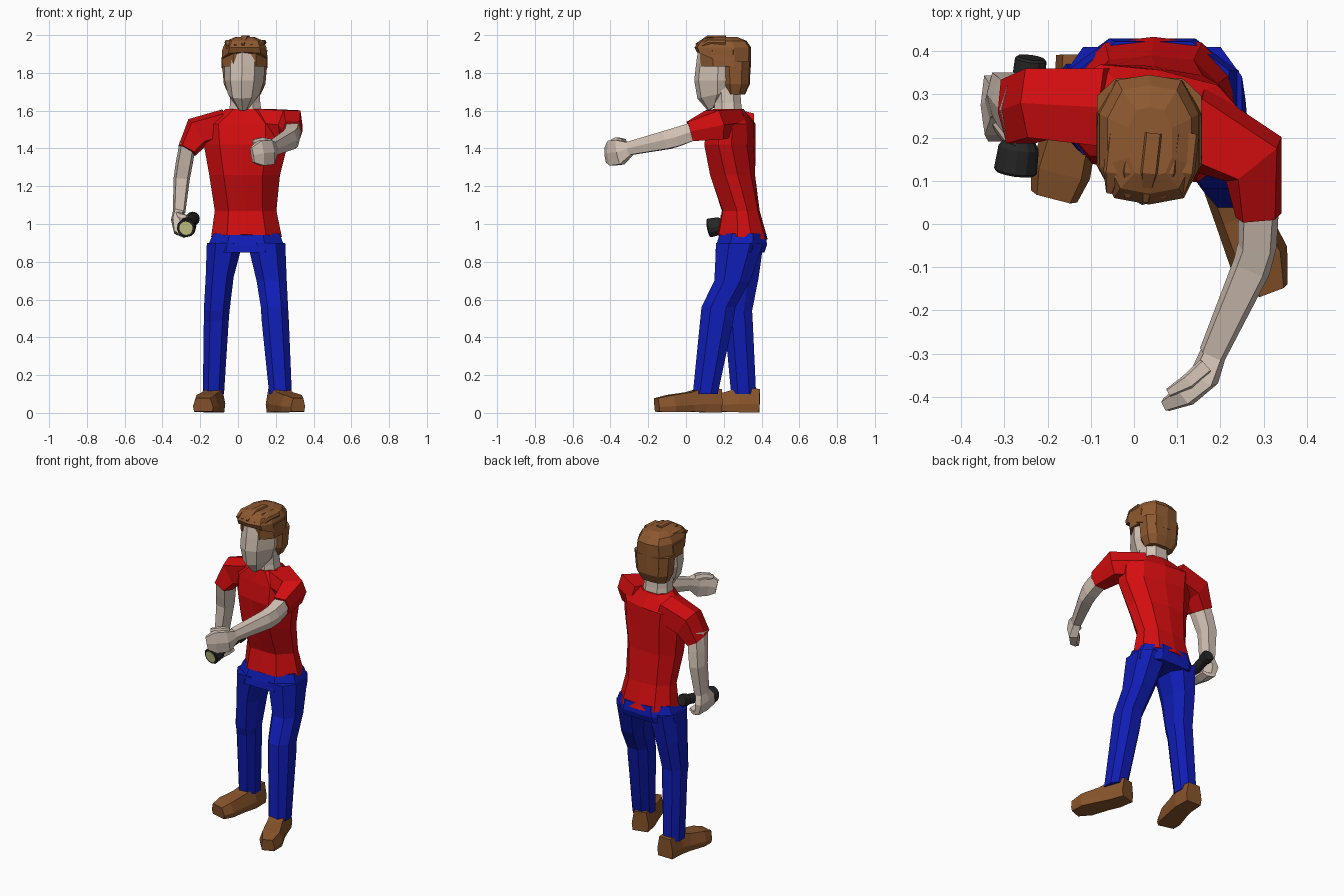
import bpy, bmesh, math
from mathutils import Vector, Matrix

# ---------- materials ----------
def mat(name, rgb):
    m = bpy.data.materials.new(name)
    m.diffuse_color = (*rgb, 1)
    return m

RED = mat("red_cloth", (0.65, 0.004, 0.005))
BLUE = mat("blue_cloth", (0.005, 0.012, 0.46))
SKIN = mat("skin", (0.66, 0.55, 0.47))
BROWN = mat("brown_hair", (0.27, 0.10, 0.03))
LEATHER = mat("brown_leather", (0.25, 0.09, 0.025))
BLACK = mat("black_rubber", (0.02, 0.02, 0.02))
LENS = mat("lens_glass", (0.6, 0.6, 0.25))

# ---------- cross-sections ----------
def mirror(half):
    return half + [(-x, y) for x, y in reversed(half) if abs(x) > 1e-6]

OCT = mirror([(.5, -1), (1, -.45), (1, .45), (.5, 1)])
CHEST = mirror([(0, -1), (.55, -.95), (1, -.2), (.95, .35), (.6, .9), (0, 1)])
FACE = mirror([(0, -1), (.6, -.76), (1, .1), (.65, .9)])
HAIR = mirror([(0, -1), (.7, -.9), (1, -.45), (1, .4), (.65, .92), (0, 1)])
HEX = mirror([(.7, -1), (1, 0), (.7, 1)])
SHOE = mirror([(.9, -1), (1, -.3), (.72, 1)])
ROUND = [(math.cos(i * math.pi / 6), math.sin(i * math.pi / 6)) for i in range(12)]

def loft(name, m, prof, secs, ref=None):
    """Skin through sections (x, y, z, half width, half depth, yaw, tilt).
    With ref the sections stand square to the path, otherwise they lie flat."""
    bm = bmesh.new()
    pts = [Vector(s[:3]) for s in secs]
    rings = []
    for i, s in enumerate(secs):
        a, b = s[3], s[4]
        yaw, tilt = (list(s[5:]) + [0, 0])[:2]
        if ref:
            t = (pts[min(i + 1, len(pts) - 1)] - pts[max(i - 1, 0)]).normalized()
            v = Vector(ref)
            v = (v - t * v.dot(t)).normalized()
            u = v.cross(t)
        else:
            r = Matrix.Rotation(math.radians(yaw), 3, 'Z')
            u, v = r @ Vector((1, 0, 0)), r @ Vector((0, 1, tilt))
        rings.append([bm.verts.new(pts[i] + u * a * x + v * b * y) for x, y in prof])
    n = len(prof)
    for lo, hi in zip(rings, rings[1:]):
        for j in range(n):
            k = (j + 1) % n
            bm.faces.new((lo[j], lo[k], hi[k], hi[j]))
    bm.faces.new(rings[0])
    bm.faces.new(rings[-1])
    bmesh.ops.recalc_face_normals(bm, faces=bm.faces)
    me = bpy.data.meshes.new(name)
    bm.to_mesh(me)
    bm.free()
    me.materials.append(m)
    ob = bpy.data.objects.new(name, me)
    bpy.context.collection.objects.link(ob)
    return ob

X, Y, Z = (1, 0, 0), (0, 1, 0), (0, 0, 1)

# ---------- shirt ----------
loft("shirt_body", RED, CHEST, [
    (.045, .300, .93, .187, .133, 0, -.1), (.04, .29, 1.07, .163, .10),
    (.037, .248, 1.26, .188, .118, -5), (.045, .235, 1.42, .225, .125, -10),
    (.04, .243, 1.53, .23, .115, -10), (.04, .225, 1.61, .10, .08, -5)])
loft("right_sleeve", RED, HEX, [
    (-.06, .27, 1.53, .08, .09), (-.215, .28, 1.485, .085, .08),
    (-.27, .26, 1.388, .052, .075)], Y)
loft("left_sleeve", RED, HEX, [
    (.12, .23, 1.54, .10, .07), (.277, .15, 1.525, .082, .078),
    (.288, .02, 1.49, .053, .053)], Z)

# ---------- trousers ----------
loft("trouser_seat", BLUE, OCT, [
    (.04, .285, .85, .205, .13), (.042, .295, .89, .20, .134), (.045, .30, .95, .175, .122)])
loft("right_trouser_leg", BLUE, OCT, [
    (-.07, .285, .90, .095, .125), (-.097, .28, .72, .074, .105),
    (-.113, .27, .54, .068, .08), (-.115, .278, .49, .066, .075),
    (-.13, .305, .10, .056, .066)])
loft("left_trouser_leg", BLUE, OCT, [
    (.15, .285, .90, .10, .125), (.178, .245, .70, .08, .095),
    (.193, .172, .56, .072, .09), (.197, .163, .49, .072, .088),
    (.225, .102, .10, .06, .066)])

# ---------- shoes ----------
loft("right_shoe", LEATHER, SHOE, [
    (-.125, .39, .065, .055, .062), (-.127, .29, .068, .06, .065),
    (-.145, .22, .058, .062, .052), (-.17, .12, .05, .07, .045),
    (-.185, .062, .042, .055, .036)], Z)
loft("left_shoe", LEATHER, SHOE, [
    (.197, .18, .065, .052, .062), (.22, .09, .068, .06, .065),
    (.247, .02, .058, .062, .052), (.29, -.08, .05, .07, .045),
    (.318, -.155, .042, .04, .036)], Z)

# ---------- head and neck ----------
loft("neck", SKIN, OCT, [
    (.04, .225, 1.57, .09, .075), (.038, .222, 1.64, .08, .07), (.035, .215, 1.74, .08, .07)])
loft("head", SKIN, FACE, [
    (.028, .145, 1.615, .032, .03, -6, .5), (.03, .165, 1.685, .085, .105, -6, .2),
    (.032, .165, 1.76, .105, .122, -6), (.034, .17, 1.84, .107, .118, -6),
    (.035, .18, 1.94, .095, .115, -6)])

# ---------- hair ----------
loft("back_hair", BROWN, HAIR, [
    (.035, .262, 1.685, .085, .05), (.035, .265, 1.74, .11, .073), (.035, .265, 1.86, .121, .077)])
loft("temple_hair", BROWN, OCT, [
    (.035, .195, 1.835, .118, .115), (.035, .195, 1.92, .12, .12)])
loft("hair_cap", BROWN, HAIR, [
    (.035, .20, 1.85, .122, .142, 0, -.42), (.035, .195, 1.935, .115, .15),
    (.036, .195, 1.97, .097, .125), (.038, .19, 1.99, .05, .08)])
for i in range(5):
    x = .035 + (i - 2) * .042
    d = abs(i - 2)
    loft(f"hair_lock_{i + 1}", BROWN, HEX, [
        (x + .01, .21, 1.985 - .012 * d, .022, .012), (x, .12, 1.985 - .012 * d, .022, .014),
        (x - .008, .055 + .01 * d, 1.945 - .004 * d, .008, .01)], Z)

# ---------- right arm and hand ----------
loft("right_arm", SKIN, HEX, [
    (-.265, .262, 1.43, .044, .058), (-.285, .285, 1.32, .045, .055),
    (-.298, .30, 1.24, .043, .05), (-.312, .285, 1.06, .033, .042)], Y)
loft("right_hand", SKIN, HEX, [
    (-.313, .285, 1.07, .03, .04), (-.325, .275, 1.02, .03, .07),
    (-.318, .265, .96, .022, .075), (-.285, .26, .942, .016, .07),
    (-.25, .26, .955, .012, .06)], Y)
loft("right_thumb", SKIN, HEX, [
    (-.32, .24, 1.045, .016, .02), (-.295, .205, 1.035, .016, .018),
    (-.27, .19, 1.035, .010, .012)], Z)

# ---------- left arm and hand ----------
loft("left_arm", SKIN, HEX, [
    (.289, .05, 1.495, .047, .047), (.285, -.05, 1.46, .045, .05),
    (.272, -.10, 1.445, .045, .048), (.182, -.30, 1.40, .032, .035)], Z)
loft("left_hand", SKIN, HEX, [
    (.185, -.295, 1.40, .03, .034), (.165, -.35, 1.38, .035, .066),
    (.12, -.395, 1.375, .028, .066), (.075, -.418, 1.365, .016, .04)], Z)
loft("left_thumb", SKIN, HEX, [
    (.165, -.33, 1.43, .02, .02), (.125, -.365, 1.44, .018, .018),
    (.08, -.39, 1.435, .01, .012)], Z)

# ---------- torch ----------
tail, nose = Vector((-.238, .385, 1.03)), Vector((-.275, .118, .978))
def torch(name, m, stations):
    loft(name, m, ROUND, [(*tail.lerp(nose, t), r, r) for t, r in stations], Z)
torch("torch_tail_cap", BLACK, [(0, .032), (.02, .037), (.14, .037), (.16, .03)])
torch("torch_body", BLACK, [(.1, .03), (.72, .03)])
torch("torch_head", BLACK, [(.68, .03), (.78, .047), (.98, .05), (1, .046)])
torch("torch_lens", LENS, [(.97, .036), (1.008, .036)])
